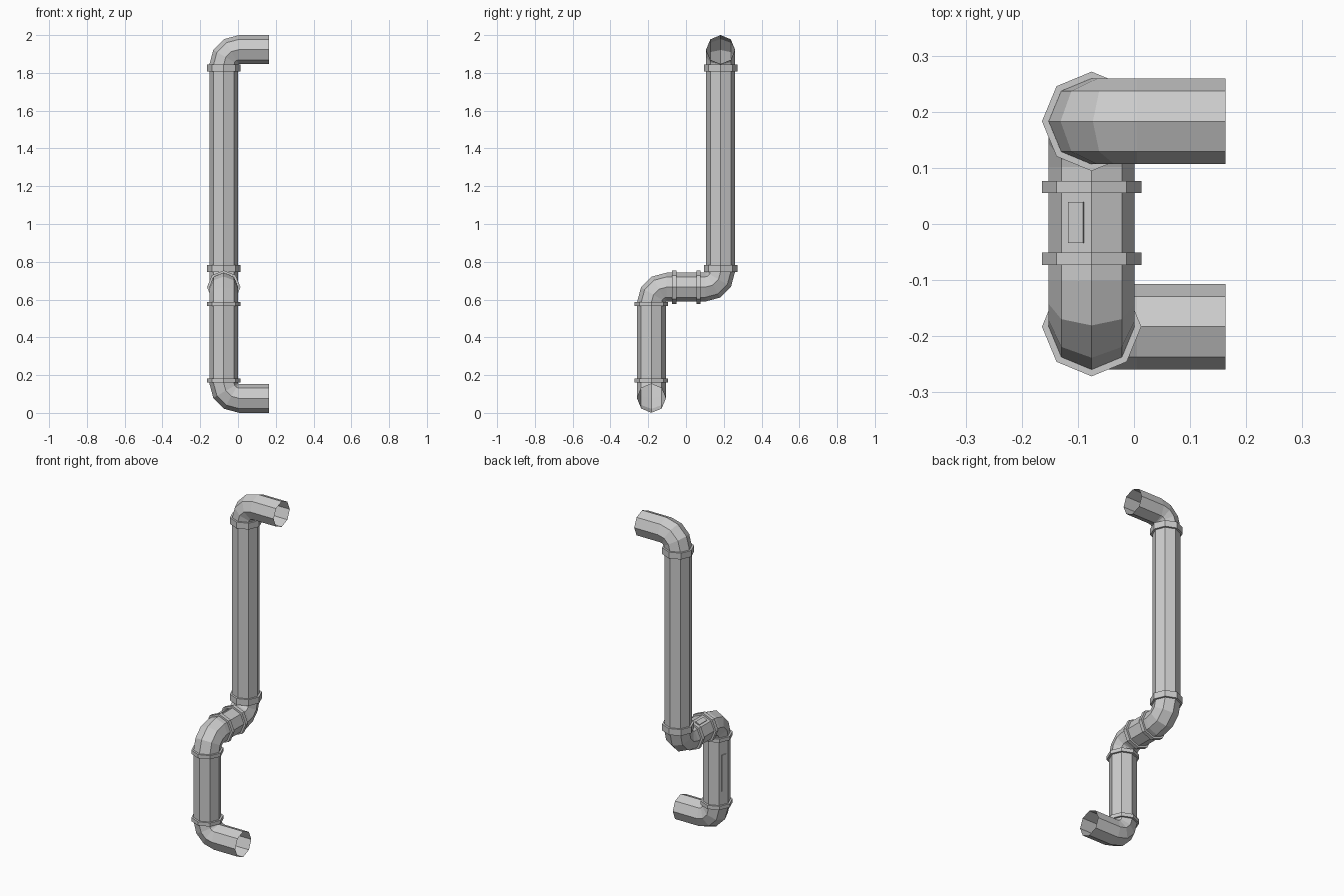
import bpy, bmesh, math
from mathutils import Vector as V

if "Cube" in bpy.data.objects:
    bpy.data.objects.remove(bpy.data.objects["Cube"])

R, RC, BEND, SIDES = 0.0765, 0.0885, 0.081, 8
X, Y = -0.0755, 0.183
Z_LOW, Z_MID, Z_TOP = 0.077, 0.666, 1.9235


def make(name, bm):
    bmesh.ops.recalc_face_normals(bm, faces=bm.faces[:])
    me = bpy.data.meshes.new(name)
    bm.to_mesh(me)
    bm.free()
    ob = bpy.data.objects.new(name, me)
    bpy.context.collection.objects.link(ob)
    return ob


def loft(name, sections, normal, closed=False):
    """Skin octagons given as (centre, tangent, radius)."""
    bm = bmesh.new()
    rings = []
    for c, t, r in sections:
        v = normal.cross(t)
        rings.append([bm.verts.new(c + r * (math.cos(a) * normal + math.sin(a) * v))
                      for a in (2 * math.pi * i / SIDES for i in range(SIDES))])
    pairs = list(zip(rings, rings[1:]))
    if closed:
        pairs.append((rings[-1], rings[0]))
    for p, q in pairs:
        for i in range(SIDES):
            j = (i + 1) % SIDES
            bm.faces.new((p[i], p[j], q[j], q[i]))
    return make(name, bm)


def elbow(name, a, corner, b):
    a, corner, b = V(a), V(corner), V(b)
    d1, d2 = (corner - a).normalized(), (b - corner).normalized()
    centre = corner + (d2 - d1) * BEND
    secs = [(a, d1, R)]
    for k in range(4):
        th = math.radians(30 * k)
        secs.append((centre + BEND * (d1 * math.sin(th) - d2 * math.cos(th)),
                     d1 * math.cos(th) + d2 * math.sin(th), R))
    secs.append((b, d2, R))
    loft(name, secs, d1.cross(d2))


def straight(name, a, b, width):
    """Pipe with a collar at each end."""
    a, b = V(a), V(b)
    d = (b - a).normalized()
    n = V((1, 0, 0))
    loft(name, [(a, d, R), (b, d, R)], n)
    for tag, p, s in (("start", a, 1), ("end", b, -1)):
        q = p + d * width * s
        loft(f"{name}_{tag}_collar",
             [(p, d, R), (p, d, RC), (q, d, RC), (q, d, R)], n, closed=True)


def panel(name, centre, axis, out, length):
    """Thin raised plate on one flat of a pipe."""
    axis, out = V(axis), V(out).normalized()
    side = axis.cross(out)
    base = V(centre) + out * R * math.cos(math.pi / SIDES)
    bm = bmesh.new()
    bmesh.ops.create_cube(bm, size=1)
    for v in bm.verts:
        c = v.co.copy()
        v.co = base + side * c.x * 0.029 + axis * c.y * length + out * c.z * 0.01
    make(name, bm)


# elbows, with the two open outlets pointing to +x
e = BEND + 0.002
elbow("bottom_outlet", (0.163, -Y, Z_LOW), (X, -Y, Z_LOW), (X, -Y, Z_LOW + e))
elbow("lower_bend", (X, -Y, Z_MID - e), (X, -Y, Z_MID), (X, -0.073, Z_MID))
elbow("upper_bend", (X, 0.077, Z_MID), (X, Y, Z_MID), (X, Y, Z_MID + e))
elbow("top_outlet", (X, Y, Z_TOP - e), (X, Y, Z_TOP), (0.163, Y, Z_TOP))

# straight collared pipes
straight("lower_pipe", (X, -Y, Z_LOW + e), (X, -Y, Z_MID - e + 0.004), 0.022)
straight("middle_pipe", (X, -0.073, Z_MID), (X, 0.077, Z_MID), 0.022)
straight("upper_pipe", (X, Y, Z_MID + e - 0.003), (X, Y, Z_TOP - e + 0.005), 0.038)

# raised plates
c, s = math.cos(math.pi / 8), math.sin(math.pi / 8)
panel("middle_plate", (X, 0.003, Z_MID), (0, 1, 0), (-s, 0, c), 0.073)
panel("lower_plate", (X, -Y, 0.373), (0, 0, 1), (-c, s, 0), 0.22)
